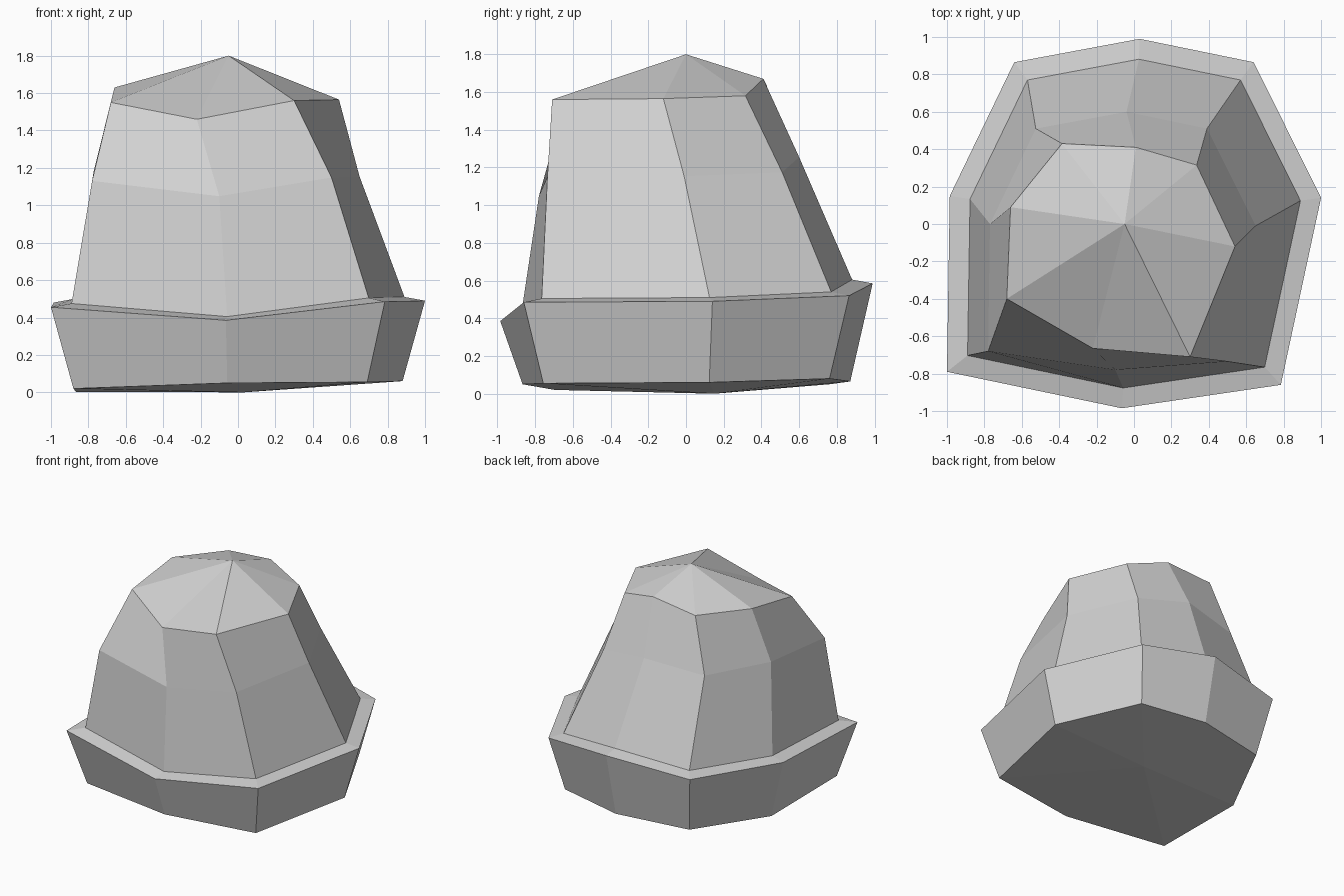
import bpy
import bmesh
from mathutils import Vector

if "Cube" in bpy.data.objects:
    bpy.data.objects.remove(bpy.data.objects["Cube"], do_unlink=True)

# Plain stone grey
stone = bpy.data.materials.new("stone_grey")
stone.use_nodes = True
colour = (0.64, 0.64, 0.64, 1)
stone.diffuse_color = colour
stone.node_tree.nodes["Principled BSDF"].inputs["Base Color"].default_value = colour


def scaled_ring(ring, scale, heights):
    """Copy an outline, scaled about the centre axis, at new heights."""
    return [Vector((p.x * scale, p.y * scale, z)) for p, z in zip(ring, heights)]


def add_ring(bm, ring):
    return [bm.verts.new(p) for p in ring]


def bridge(bm, lower, upper):
    for i in range(len(lower)):
        j = (i + 1) % len(lower)
        bm.faces.new((lower[i], lower[j], upper[j], upper[i]))


def cap(bm, ring, point):
    """Close a ring with a fan of triangles around one point."""
    tip = bm.verts.new(point)
    for i in range(len(ring)):
        bm.faces.new((ring[i], ring[(i + 1) % len(ring)], tip))


# Eight-sided irregular outlines, starting at the back and going past +x
rim = [Vector(p) for p in (
    (.03, .99, .585), (.64, .865, .52), (1, .14, .49), (.785, -.86, .485),
    (-.065, -.985, .385), (-1, -.79, .455), (-.985, .15, .48), (-.64, .865, .52))]
shoulder = [Vector(p) for p in (
    (.01, .41, 1.67), (.335, .315, 1.58), (.54, -.12, 1.565), (.3, -.71, 1.56),
    (-.22, -.665, 1.46), (-.68, -.4, 1.55), (-.66, .09, 1.63), (-.385, .43, 1.63))]
waist_outline = (
    (-.04, .6), (.39, .51), (.65, -.01), (.5, -.735),
    (-.1, -.78), (-.78, -.68), (-.77, 0), (-.525, .51))

foot = scaled_ring(rim, .88, (.065, .08, .06, .055, .05, .02, .003, .05))
ledge = scaled_ring(rim, .89, [p.z + .02 for p in rim])
waist = [Vector((x, y, a.z + (b.z - a.z) * .61))
         for (x, y), a, b in zip(waist_outline, ledge, shoulder)]

# Boulder: flared foot, narrow ledge, tapering body and pointed top
bm = bmesh.new()
rings = [add_ring(bm, r) for r in (foot, rim, ledge, waist, shoulder)]
for lower, upper in zip(rings, rings[1:]):
    bridge(bm, lower, upper)
cap(bm, rings[0], (.03, .15, 0))
cap(bm, rings[-1], (-.05, 0, 1.8))
bmesh.ops.recalc_face_normals(bm, faces=bm.faces)

mesh = bpy.data.meshes.new("boulder")
bm.to_mesh(mesh)
bm.free()
mesh.materials.append(stone)
boulder = bpy.data.objects.new("boulder", mesh)
bpy.context.collection.objects.link(boulder)
